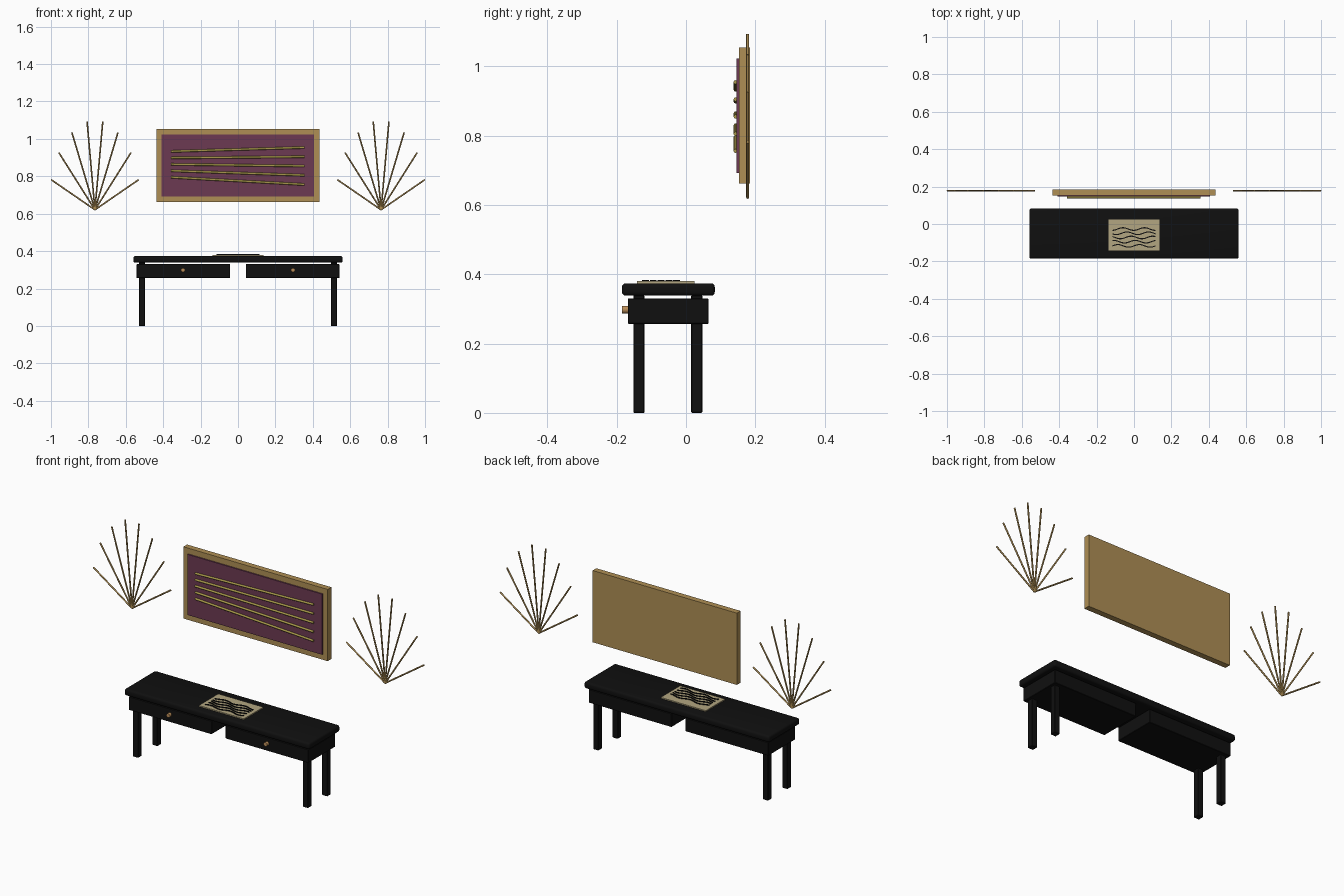
import bpy, math
from mathutils import Vector

if "Cube" in bpy.data.objects:
    bpy.data.objects.remove(bpy.data.objects["Cube"])


def material(name, rgb):
    m = bpy.data.materials.new(name)
    m.diffuse_color = (*rgb, 1)
    m.use_nodes = True
    m.node_tree.nodes["Principled BSDF"].inputs["Base Color"].default_value = m.diffuse_color
    return m


BLACK = material("black_lacquer", (0.005, 0.005, 0.005))
GOLD = material("antique_gold", (0.43, 0.275, 0.09))
PLUM = material("plum_canvas", (0.15, 0.042, 0.085))
OLIVE = material("olive_gold", (0.40, 0.32, 0.07))
CREAM = material("cream_paper", (0.45, 0.38, 0.22))
COPPER = material("copper_knob", (0.50, 0.27, 0.10))


def box(name, lo, hi, mat, bevel=0.0, segments=2):
    lo, hi = Vector(lo), Vector(hi)
    bpy.ops.mesh.primitive_cube_add(size=1, location=(lo + hi) / 2)
    o = bpy.context.object
    o.name = name
    o.scale = hi - lo
    bpy.ops.object.transform_apply(location=False, rotation=False, scale=True)
    o.data.materials.append(mat)
    if bevel:
        b = o.modifiers.new("bevel", 'BEVEL')
        b.width, b.segments = bevel, segments
        bpy.ops.object.modifier_apply(modifier="bevel")
    return o


def rod(name, a, b, r, mat, sides=8, r_end=None):
    a, b = Vector(a), Vector(b)
    d = b - a
    bpy.ops.mesh.primitive_cone_add(
        vertices=sides, radius1=r, radius2=r if r_end is None else r_end,
        depth=d.length, location=(a + b) / 2,
        rotation=d.to_track_quat('Z', 'Y').to_euler())
    o = bpy.context.object
    o.name = name
    o.data.materials.append(mat)
    bpy.ops.object.shade_smooth_by_angle(angle=math.radians(50))
    return o


# Console table top
box("table_top", (-0.56, -0.185, 0.338), (0.56, 0.083, 0.374), BLACK, 0.011, 3)
bpy.ops.object.shade_smooth_by_angle(angle=math.radians(35))

# Drawers, knobs and legs, mirrored left and right
for s, side in ((-1, "left"), (1, "right")):
    xs = sorted((s * 0.042, s * 0.543))
    box(f"{side}_drawer", (xs[0], -0.168, 0.257), (xs[1], 0.065, 0.330), BLACK, 0.002, 1)
    rod(f"{side}_knob", (s * 0.294, -0.165, 0.298), (s * 0.294, -0.184, 0.298),
        0.011, COPPER, 16)
    for y, end in ((-0.136, "front"), (0.031, "back")):
        box(f"{end}_{side}_leg", (s * 0.513 - 0.016, y - 0.016, 0),
            (s * 0.513 + 0.016, y + 0.016, 0.339), BLACK, 0.002, 1)

# Paper sheet with wavy ink lines on the table
box("paper_sheet", (-0.137, -0.142, 0.373), (0.135, 0.025, 0.380), CREAM)
for i in range(5):
    y0 = -0.117 + i * 0.0225
    n = 32
    verts, faces = [], []
    for k in range(n + 1):
        x = -0.115 + 0.23 * k / n
        y = y0 + 0.007 * math.sin(k / n * math.tau * 2.0 + i * 1.2)
        verts += [(x, y - 0.003, 0.379), (x, y + 0.003, 0.379),
                  (x, y + 0.003, 0.384), (x, y - 0.003, 0.384)]
    for k in range(n):
        for j in range(4):
            p, q = 4 * k + j, 4 * k + (j + 1) % 4
            faces.append((p, p + 4, q + 4, q))
    faces += [(0, 1, 2, 3), (4 * n + 3, 4 * n + 2, 4 * n + 1, 4 * n)]
    me = bpy.data.meshes.new(f"ink_wave_{i + 1}")
    me.from_pydata(verts, [], faces)
    me.materials.append(BLACK)
    bpy.context.collection.objects.link(bpy.data.objects.new(me.name, me))

# Wall picture: backing frame, canvas and fanned strands
box("picture_frame", (-0.437, 0.153, 0.662), (0.435, 0.185, 1.054), GOLD)
box("picture_canvas", (-0.408, 0.146, 0.692), (0.406, 0.154, 1.023), PLUM)
for i in range(5):
    rod(f"picture_strand_{i + 1}", (-0.358, 0.143, 0.795 + i * 0.0345),
        (0.356, 0.143, 0.756 + i * 0.0495), 0.006, OLIVE)

# Spray of thin wall rods on each side of the picture
tips = [(0.234, 0.161), (0.193, 0.306), (0.123, 0.413), (0.042, 0.472)]
for s, side in ((-1, "left"), (1, "right")):
    c = Vector((s * 0.765, 0.178, 0.621))
    fan = [(-dx, dz) for dx, dz in tips] + tips[::-1]
    for i, (dx, dz) in enumerate(fan):
        rod(f"{side}_wall_spray_{i + 1}", c, c + Vector((dx, 0, dz)), 0.0042, GOLD)
